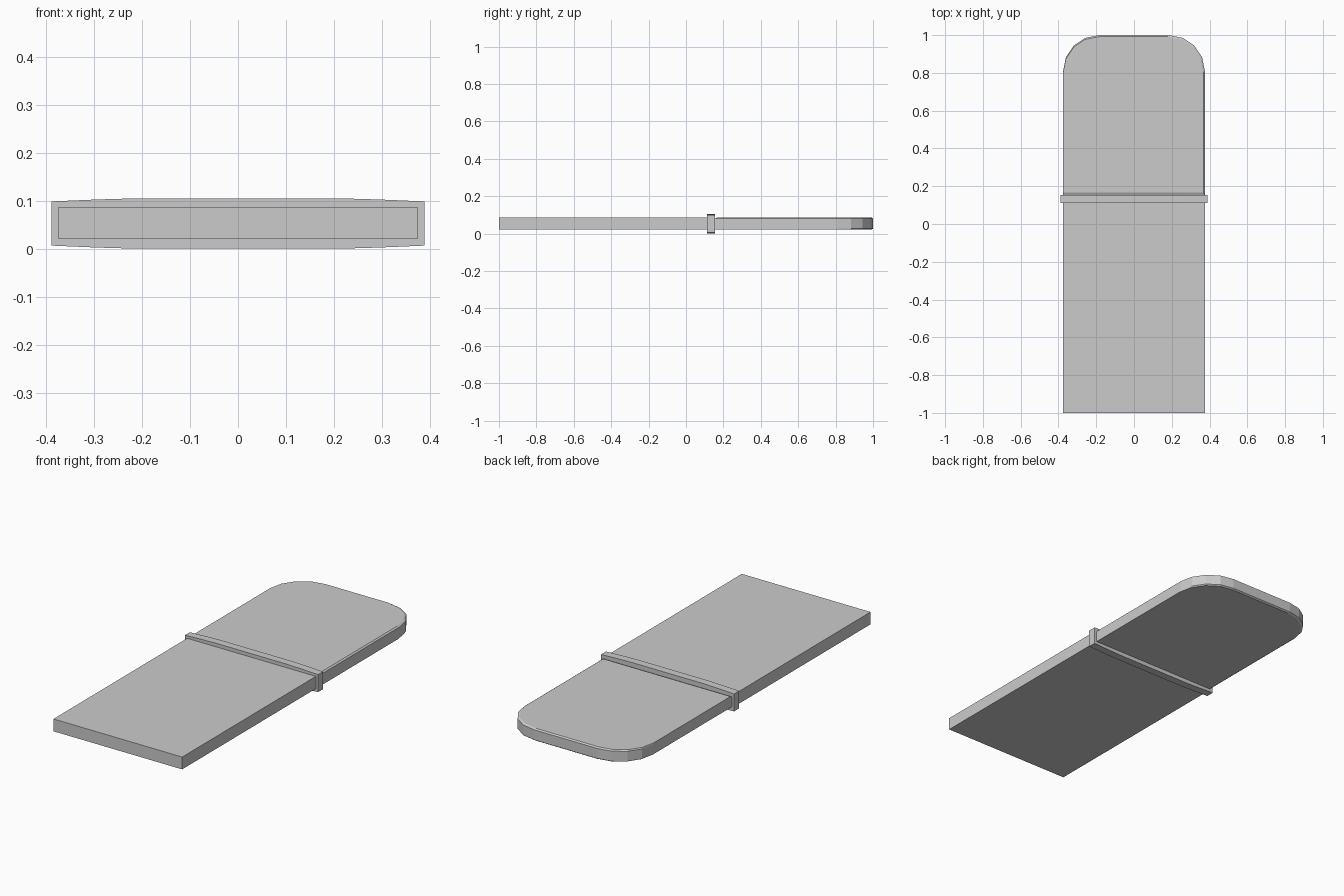
import bpy, bmesh
from math import sin, cos, pi

if "Cube" in bpy.data.objects:
    bpy.data.objects.remove(bpy.data.objects["Cube"])


def finish(name, bm):
    bmesh.ops.recalc_face_normals(bm, faces=bm.faces)
    mesh = bpy.data.meshes.new(name)
    bm.to_mesh(mesh)
    bm.free()
    obj = bpy.data.objects.new(name, mesh)
    bpy.context.collection.objects.link(obj)


def loft(name, rings):
    """Skin a stack of equal-length rings and cap both ends."""
    bm = bmesh.new()
    loops = [[bm.verts.new(p) for p in ring] for ring in rings]
    for a, b in zip(loops, loops[1:]):
        for i in range(len(a)):
            j = (i + 1) % len(a)
            bm.faces.new((a[i], a[j], b[j], b[i]))
    bm.faces.new(loops[0][::-1])
    bm.faces.new(loops[-1])
    finish(name, bm)


def tongue(z, x0, x1, y0, y1, r=0.19, seg=4):
    """Rectangle with its two back corners rounded."""
    pts = [(x0, y0, z), (x1, y0, z)]
    for cx, start in ((x1 - r, 0), (x0 + r, pi / 2)):
        for i in range(seg + 1):
            a = start + pi / 2 * i / seg
            pts.append((cx + r * cos(a), y1 - r + r * sin(a), z))
    return pts


W, Z0, Z1 = 0.375, 0.021, 0.086

# Long flat board at the front
loft("front_board", [[(-W, y, Z0), (W, y, Z0), (W, y, Z1), (-W, y, Z1)]
                     for y in (-1.0, 0.13)])

# Raised band across the middle, slightly bowed above and below
half = [(0.388, 0.046), (0.295, 0.050), (0.21, 0.0525)]
top = [(x, 0.0525 + h) for x, h in half] + [(-x, 0.0525 + h) for x, h in half[::-1]]
profile = top + [(x, 0.105 - z) for x, z in top[::-1]]
loft("cross_band", [[(x, y, z) for x, z in profile] for y in (0.112, 0.154)])

# Rounded end with thin, one-sided edge chamfers
c = 0.008
loft("rounded_end", [
    tongue(Z0, -W + c, W, 0.154, 1.0 - c),
    tongue(Z0 + 0.006, -W, W, 0.154, 1.0),
    tongue(Z1 - 0.006, -W, W, 0.154, 1.0),
    tongue(Z1, -W, W - c, 0.166, 1.0 - c),
])
